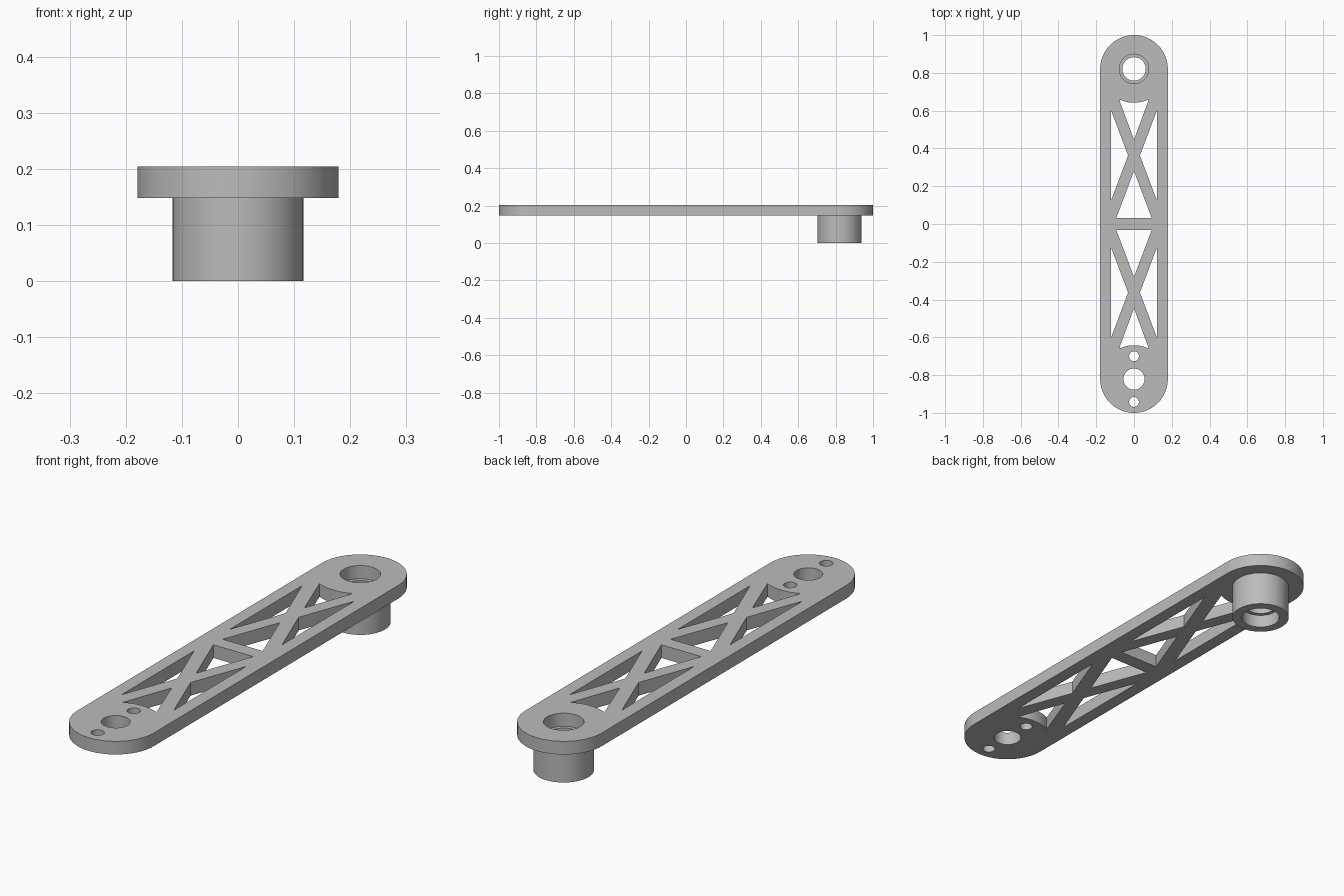
import bpy, bmesh
from math import cos, sin, pi, radians, asin, sqrt

cube = bpy.data.objects.get("Cube")
if cube:
    bpy.data.objects.remove(cube, do_unlink=True)

# Main dimensions
END_Y, END_R = 0.821, 0.179      # rounded ends
TOP, UNDER = 0.204, 0.148        # plate height range
SEAT_R, BORE_R, BOSS_R = 0.078, 0.062, 0.117
SLOPE = 2.65                     # steepness of the truss bars

grey = bpy.data.materials.new("grey plastic")
grey.use_nodes = True
colour = (0.5, 0.5, 0.5, 1)
grey.diffuse_color = colour
grey.node_tree.nodes["Principled BSDF"].inputs["Base Color"].default_value = colour


def arc(y, r, start, end, steps):
    """Points on an arc centred on the long axis, angles in radians."""
    return [(r * cos(start + (end - start) * i / steps),
             y + r * sin(start + (end - start) * i / steps)) for i in range(steps + 1)]


def circle(y, r, steps=48):
    return arc(y, r, 0, 2 * pi, steps)[:-1]


def add_object(name, bm):
    bmesh.ops.remove_doubles(bm, verts=bm.verts, dist=1e-5)
    bmesh.ops.recalc_face_normals(bm, faces=bm.faces)
    mesh = bpy.data.meshes.new(name)
    bm.to_mesh(mesh)
    bm.free()
    mesh.materials.append(grey)
    obj = bpy.data.objects.new(name, mesh)
    bpy.context.collection.objects.link(obj)
    bpy.ops.object.select_all(action='DESELECT')
    obj.select_set(True)
    bpy.context.view_layer.objects.active = obj
    bpy.ops.object.shade_smooth_by_angle(angle=radians(30))
    return obj


def extrude_outlines(name, outlines, low, high):
    """Fill the first outline, leave the others as holes, and give it thickness."""
    curve = bpy.data.curves.new(name + " outline", 'CURVE')
    curve.dimensions = '2D'
    curve.fill_mode = 'BOTH'
    curve.extrude = (high - low) / 2
    for points in outlines:
        spline = curve.splines.new('POLY')
        spline.points.add(len(points) - 1)
        for p, (x, y) in zip(spline.points, points):
            p.co = (x, y, 0, 1)
        spline.use_cyclic_u = True
    helper = bpy.data.objects.new(name + " outline", curve)
    bm = bmesh.new()
    bm.from_mesh(helper.to_mesh())
    helper.to_mesh_clear()
    bpy.data.objects.remove(helper)
    bmesh.ops.translate(bm, verts=bm.verts, vec=(0, 0, (low + high) / 2))
    return add_object(name, bm)


# Truss windows of one cell, leaving an X of diagonal bars
def truss_windows(side):
    mid, gap, rail, crossbar = 0.363, 0.083, 0.123, 0.031
    tip = gap / SLOPE
    rise = (rail - tip) * SLOPE
    base = (mid - gap - crossbar) / SLOPE
    lean = asin(0.079 / END_R)
    windows = [
        [(-base, crossbar), (base, crossbar), (0, mid - gap)],
        [(0, mid + gap)] + arc(END_Y, END_R, -pi / 2 + lean, -pi / 2 - lean, 12),
    ]
    for s in (-1, 1):
        windows.append([(s * tip, mid), (s * rail, mid + rise), (s * rail, mid - rise)])
    return [[(x, side * y) for x, y in w] for w in windows]


# Arm plate with rounded ends, truss windows and holes
outline = arc(END_Y, END_R, 0, pi, 48) + arc(-END_Y, END_R, pi, 2 * pi, 48)
holes = [circle(END_Y, SEAT_R), circle(-END_Y, 0.056)]
holes += [circle(-END_Y + d, 0.026, 32) for d in (-0.121, 0.121)]
extrude_outlines("arm_plate", [outline] + holes + truss_windows(1) + truss_windows(-1),
                 UNDER, TOP)

# Bearing boss below the plate, with a lip between its two seats
SEAT_DEPTH = TOP - UNDER
profile = [(BOSS_R, UNDER), (BOSS_R, 0), (SEAT_R, 0), (SEAT_R, SEAT_DEPTH),
           (BORE_R, SEAT_DEPTH), (BORE_R, UNDER)]
bm = bmesh.new()
verts = [bm.verts.new((r, END_Y, z)) for r, z in profile]
edges = [bm.edges.new((verts[i], verts[(i + 1) % len(verts)])) for i in range(len(verts))]
bmesh.ops.spin(bm, geom=verts + edges, cent=(0, END_Y, 0), axis=(0, 0, 1),
               angle=2 * pi, steps=48, use_merge=True)
add_object("bearing_boss", bm)
